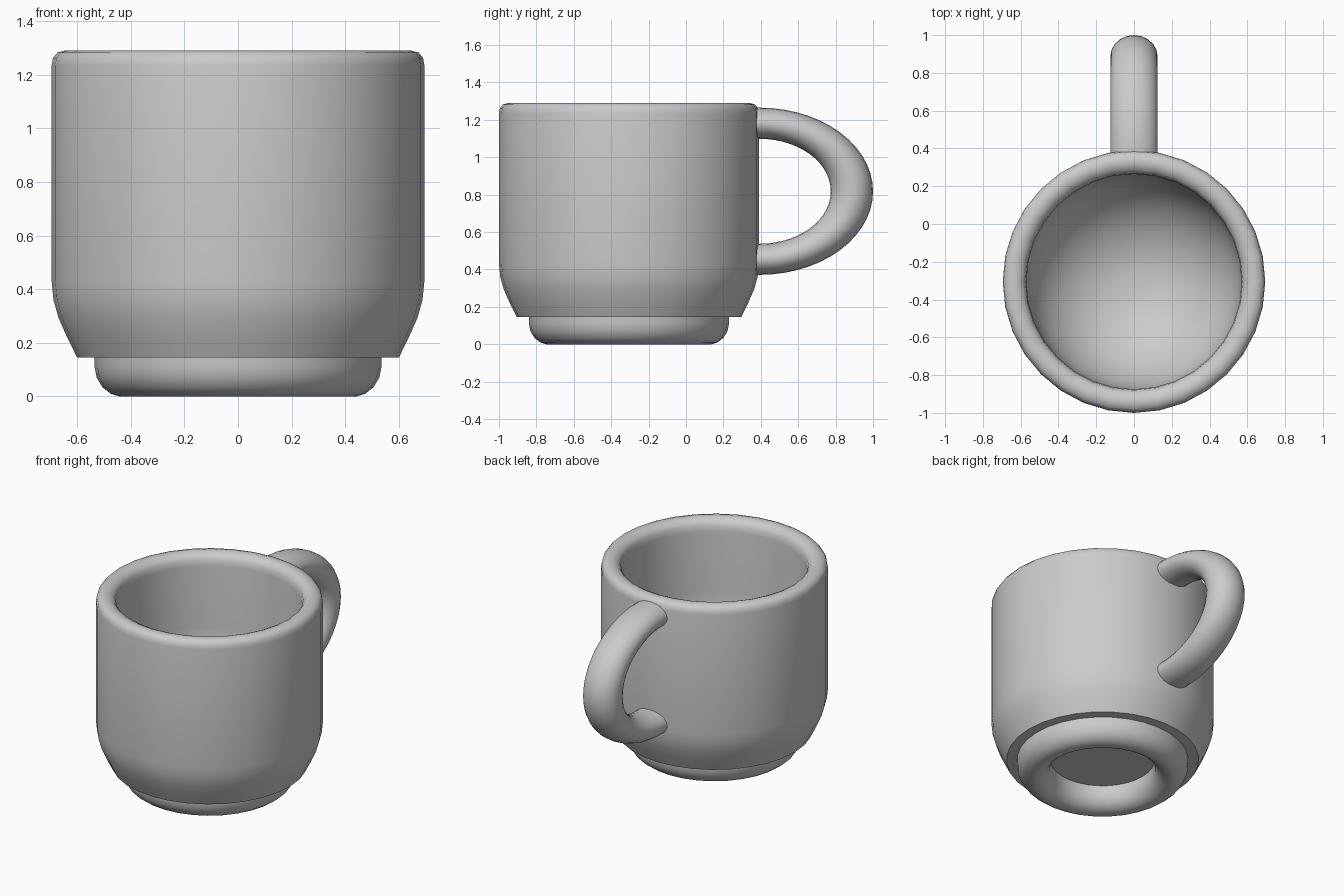
import bpy, bmesh
from math import sin, cos, pi, radians

if "Cube" in bpy.data.objects:
    bpy.data.objects.remove(bpy.data.objects["Cube"])

CY = -0.305  # cup axis
SEG = 32


def finish(name, bm, angle=40):
    bmesh.ops.recalc_face_normals(bm, faces=bm.faces)
    me = bpy.data.meshes.new(name)
    bm.to_mesh(me)
    bm.free()
    ob = bpy.data.objects.new(name, me)
    bpy.context.collection.objects.link(ob)
    bpy.ops.object.select_all(action='DESELECT')
    ob.select_set(True)
    bpy.context.view_layer.objects.active = ob
    bpy.ops.object.shade_smooth_by_angle(angle=radians(angle))
    return ob


def bridge(bm, rings):
    for a, b in zip(rings, rings[1:]):
        n = len(a)
        for i in range(n):
            j = (i + 1) % n
            bm.faces.new((a[i], a[j], b[j], b[i]))


def lathe(name, profile, closed=False):
    bm = bmesh.new()
    rings = [[bm.verts.new((r * cos(2 * pi * i / SEG), CY + r * sin(2 * pi * i / SEG), z))
              for i in range(SEG)] for r, z in profile]
    bridge(bm, rings + rings[:1] if closed else rings)
    if not closed:
        bm.faces.new(rings[0])
        bm.faces.new(rings[-1])
    return finish(name, bm)


# cup body: chamfered base, straight wall, rounded rim, bowl-shaped inside
outer = [(0.60, 0.145), (0.637, 0.22), (0.67, 0.295), (0.688, 0.36), (0.695, 0.43),
         (0.695, 1.235), (0.69, 1.262), (0.674, 1.282), (0.645, 1.29)]
rim = [(0.62, 1.288), (0.592, 1.275), (0.575, 1.25), (0.57, 1.21)]
bowl = [(0.57 * cos(t * pi / 24), 0.80 - 0.53 * sin(t * pi / 24)) for t in range(12)]
lathe("cup_body", outer + rim + bowl)

# foot ring: rounded underneath, hollow in the middle
half = [(0.105, 0.17), (0.105, 0.11), (0.097, 0.07), (0.075, 0.034), (0.045, 0.01), (0.012, 0.0)]
lathe("foot_ring", [(0.43 + d, z) for d, z in half] + [(0.43 - d, z) for d, z in reversed(half)],
      closed=True)

# handle: half of a squashed torus, with the ends sunk into the wall
bm = bmesh.new()
steps, sides = 28, 20
rings = []
for k in range(-1, steps + 2):
    a = -pi / 2 + pi * min(max(k, 0), steps) / steps
    inset = 0.05 if k in (-1, steps + 1) else 0.0
    ring = []
    for s in range(sides):
        t = 2 * pi * s / sides
        rad = 0.495 + 0.113 * cos(t)
        ring.append(bm.verts.new((0.125 * sin(t), 0.392 + rad * cos(a) - inset,
                                  0.818 + 0.735 * rad * sin(a))))
    rings.append(ring)
bridge(bm, rings)
bm.faces.new(rings[0])
bm.faces.new(rings[-1])
finish("handle", bm)
